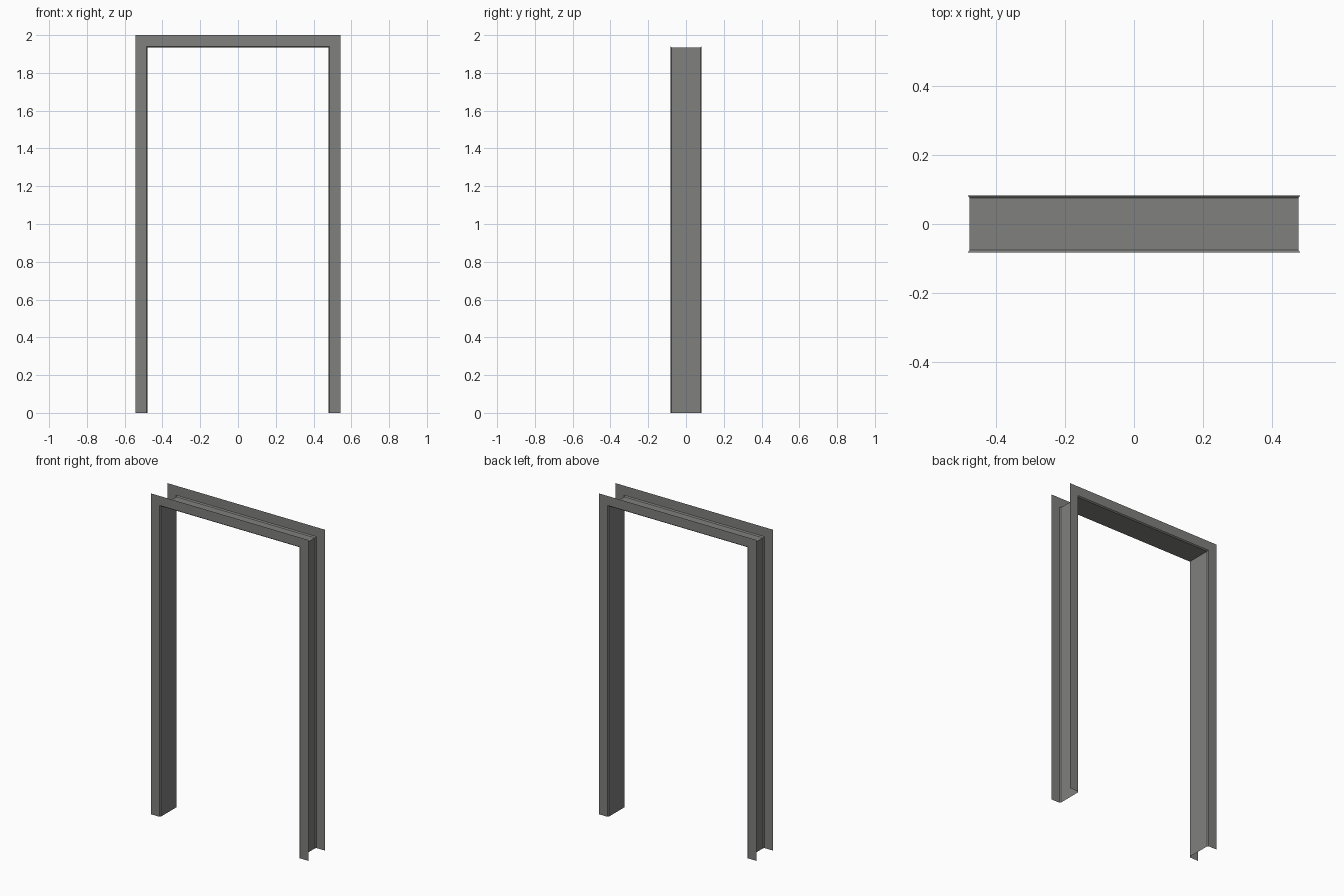
import bpy

if "Cube" in bpy.data.objects:
    bpy.data.objects.remove(bpy.data.objects["Cube"])

# Grey painted steel
steel = bpy.data.materials.new("grey steel")
steel.diffuse_color = (0.215, 0.215, 0.208, 1)
steel.use_nodes = True
steel.node_tree.nodes["Principled BSDF"].inputs["Base Color"].default_value = steel.diffuse_color

HALF_WIDTH, HEIGHT = 0.543, 2.0

# Sheet profile: (distance in from the outer edge, y)
# front flange, small chamfer, jamb web, small chamfer, back flange
profile = [(0, -0.083), (0.059, -0.083), (0.065, -0.076),
           (0.065, 0.076), (0.059, 0.083), (0, 0.083)]

# Sweep the profile up one jamb, across the header and down the other, mitred
verts, faces = [], []
for d, y in profile:
    x, z = HALF_WIDTH - d, HEIGHT - d
    verts += [(-x, y, 0), (-x, y, z), (x, y, z), (x, y, 0)]
for i in range(len(profile) - 1):
    for j in range(3):
        a = i * 4 + j
        faces.append((a, a + 1, a + 5, a + 4))

mesh = bpy.data.meshes.new("door_frame")
mesh.from_pydata(verts, [], [f[::-1] for f in faces])
mesh.materials.append(steel)
mesh.update()

# Make the front flange face -y
if mesh.polygons[0].normal.y > 0:
    mesh.flip_normals()

frame = bpy.data.objects.new("door_frame", mesh)
bpy.context.collection.objects.link(frame)
